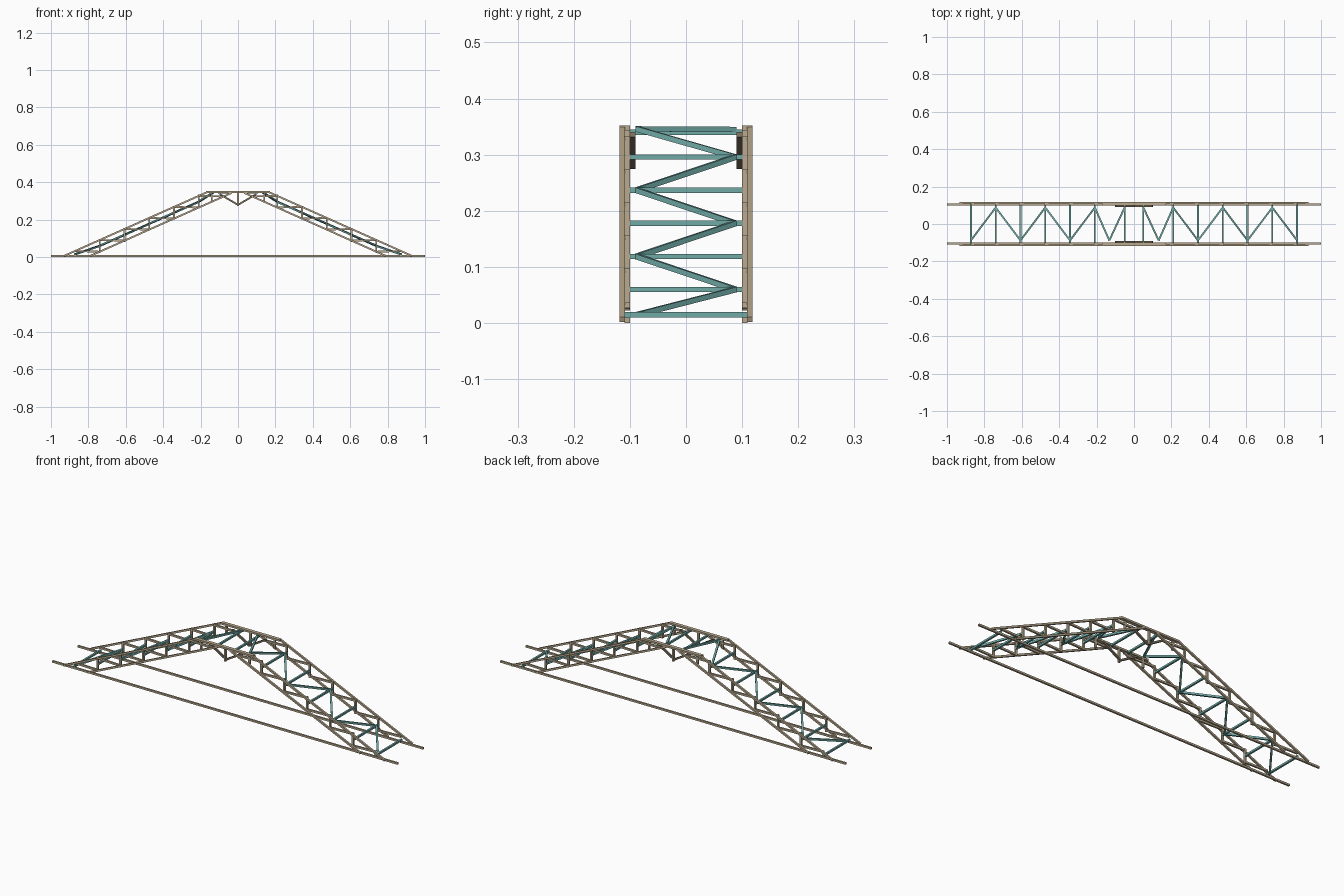
import bpy, bmesh
from mathutils import Vector, Matrix

if "Cube" in bpy.data.objects:
    bpy.data.objects.remove(bpy.data.objects["Cube"])

def material(name, rgb):
    m = bpy.data.materials.new(name)
    m.diffuse_color = (*rgb, 1)
    m.use_nodes = True
    m.node_tree.nodes["Principled BSDF"].inputs["Base Color"].default_value = m.diffuse_color
    return m

WOOD = material("timber", (0.50, 0.41, 0.28))
DARK = material("dark_timber", (0.20, 0.16, 0.11))
TEAL = material("bracing_teal", (0.16, 0.40, 0.38))
T = 0.0095  # bar thickness

def bars(name, segments, mat):
    """One object made of square bars running between point pairs."""
    bm = bmesh.new()
    for a, b in segments:
        a, b = Vector(a), Vector(b)
        d = b - a
        z = d.normalized()
        up = Vector((0, 0, 1)) if abs(z.y) > 0.5 else Vector((0, 1, 0))
        x = up.cross(z).normalized()
        y = z.cross(x)
        rot = Matrix((x, y, z)).transposed().to_4x4()
        m = Matrix.Translation((a + b) / 2) @ rot @ Matrix.Diagonal((T, T, d.length, 1))
        bmesh.ops.create_cube(bm, size=1, matrix=m)
    me = bpy.data.meshes.new(name)
    bm.to_mesh(me)
    bm.free()
    me.materials.append(mat)
    ob = bpy.data.objects.new(name, me)
    bpy.context.collection.objects.link(ob)
    return ob

def upper(x): return 0.006 + (x + 0.93) * 0.4455
def lower(x): return 0.006 + (x + 0.79) * 0.4455
def mid(x): return (upper(x) + lower(x)) / 2

STATIONS = [-0.872 + 0.1325 * i for i in range(6)]
OUT, INN, GUS = 0.1135, 0.1045, 0.095  # three layers of timber

for label, s in (("front", -1), ("back", 1)):
    # long floor tie and flat top chord
    bars(label + "_bottom_tie", [((-1, s * INN, T / 2), (1, s * INN, T / 2))], WOOD)
    bars(label + "_top_chord", [((-0.17, s * INN, 0.347), (0.17, s * INN, 0.347))], WOOD)
    chords, webs, props = [], [], []
    for m in (1, -1):
        # parallel sloping chords
        chords += [((m * -0.93, s * OUT, upper(-0.93)), (m * -0.168, s * OUT, upper(-0.168))),
                   ((m * -0.79, s * OUT, lower(-0.79)), (m * -0.035, s * OUT, lower(-0.035)))]
        # web posts and level struts
        for i, x in enumerate(STATIONS):
            if i:
                webs.append(((m * x, s * INN, lower(x) - .006), (m * x, s * INN, upper(x) + .006)))
            n = x + 0.1325
            webs.append(((m * x, s * INN, upper(x)), (m * n, s * INN, lower(n))))
        webs.append(((m * -0.14, s * INN, lower(-0.14)), (m * -0.14, s * INN, 0.345)))
        # crown V struts
        props.append(((m * -0.098, s * GUS, 0.336), (0, s * GUS, 0.279)))
    webs.append(((0, s * INN, 0.273), (0, s * INN, 0.347)))
    # flat outer strip joining the chord ends at the crown
    chords.append(((-0.17, s * OUT, 0.347), (0.17, s * OUT, 0.347)))
    bars(label + "_sloping_chords", chords, WOOD)
    bars(label + "_web", webs, WOOD)
    bars(label + "_crown_struts", props, DARK)

# cross bars between the two trusses, and zigzag bracing
for label, m in (("left", 1), ("right", -1)):
    cross, zig = [], []
    nodes = [(x, max(mid(x), 0.015) if i else 0.0145) for i, x in enumerate(STATIONS)]
    for i, (x, z) in enumerate(nodes):
        h = 0.109 if i == 0 else 0.1
        cross.append(((m * x, -h, z), (m * x, h, z)))
    cross.append(((m * -0.05, -0.1, 0.34), (m * -0.05, 0.1, 0.34)))
    nodes += [(-0.132, 0.346), (-0.05, 0.345)]
    for i in range(len(nodes) - 1):
        (xa, za), (xb, zb) = nodes[i], nodes[i + 1]
        s = -1 if i % 2 == 0 else 1
        zig.append(((m * xa, s * 0.088, za), (m * xb, -s * 0.088, zb)))
    bars(label + "_cross_bars", cross, TEAL)
    bars(label + "_zigzag_bracing", zig, TEAL)
